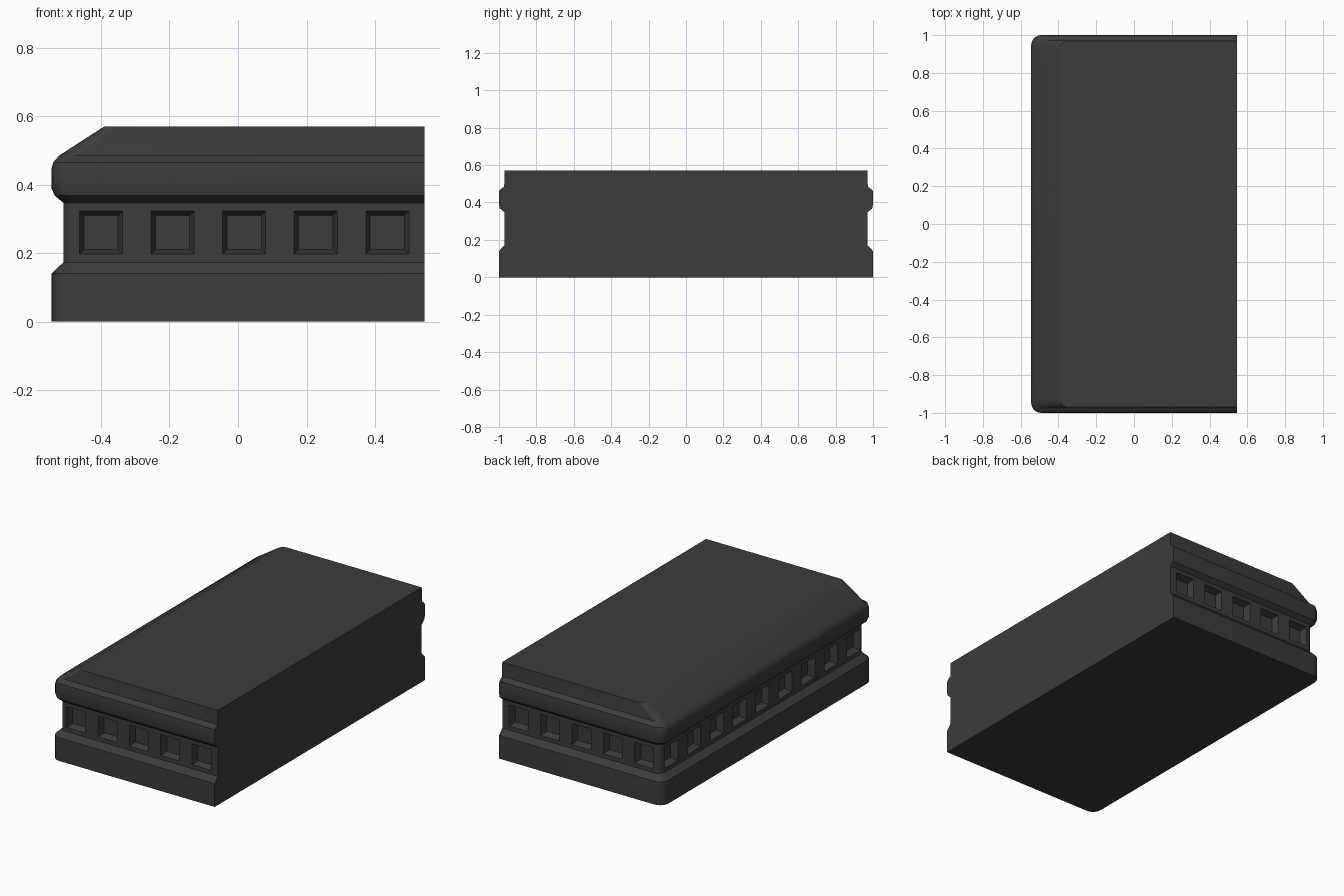
import bpy, bmesh, math
from mathutils import Matrix, Vector

if "Cube" in bpy.data.objects:
    bpy.data.objects.remove(bpy.data.objects["Cube"], do_unlink=True)

mat = bpy.data.materials.new("charcoal_grey")
mat.use_nodes = True
COLOUR = (0.045, 0.045, 0.045, 1)
mat.diffuse_color = COLOUR
mat.node_tree.nodes["Principled BSDF"].inputs["Base Color"].default_value = COLOUR

FLAT_X = 0.545      # plain wall
STEPS = 5           # segments in each rounded corner


def make_object(name, bm):
    bmesh.ops.recalc_face_normals(bm, faces=bm.faces)
    mesh = bpy.data.meshes.new(name)
    bm.to_mesh(mesh)
    bm.free()
    mesh.materials.append(mat)
    obj = bpy.data.objects.new(name, mesh)
    bpy.context.collection.objects.link(obj)
    return obj


def outline(x, y, z, r):
    """Plan outline with two rounded corners on the -x side."""
    pts = [(FLAT_X, y, z)]
    for side in (1, -1):
        arc = []
        for i in range(STEPS + 1):
            a = math.pi / 2 * i / STEPS
            arc.append((x + r - r * math.sin(a), side * (y - r + r * math.cos(a)), z))
        pts += arc if side == 1 else arc[::-1]
    return pts + [(FLAT_X, -y, z)]


# Body: stacked outlines (outer x, half length y, height z, corner radius)
LEVELS = [
    (-0.545, 1.0, 0.0, 0.055), (-0.545, 1.0, 0.14, 0.055),
    (-0.51, 0.97, 0.173, 0.04), (-0.51, 0.97, 0.347, 0.04),
    (-0.535, 0.995, 0.368, 0.05), (-0.545, 1.0, 0.39, 0.055),
    (-0.545, 1.0, 0.445, 0.055), (-0.539, 0.998, 0.465, 0.055),
    (-0.522, 0.972, 0.485, 0.05), (-0.39, 0.97, 0.57, 0.04),
]
bm = bmesh.new()
rings = [[bm.verts.new(p) for p in outline(*lv)] for lv in LEVELS]
for low, high in zip(rings, rings[1:]):
    for i in range(len(low)):
        j = (i + 1) % len(low)
        bm.faces.new((low[i], low[j], high[j], high[i]))
bm.faces.new(rings[0])
bm.faces.new(rings[-1])
body = make_object("building_body", bm)

# Window recesses: tapered blocks cut into three walls
bm = bmesh.new()


def window(pos, angle):
    block = bmesh.ops.create_cube(bm, size=1)["verts"]
    for v in block:
        outer = v.co.y < 0
        half = 0.066 if outer else 0.05
        v.co = Vector((math.copysign(half, v.co.x), -0.01 if outer else 0.04,
                       math.copysign(half, v.co.z)))
    bmesh.ops.transform(bm, verts=block,
                        matrix=Matrix.Translation(pos) @ Matrix.Rotation(angle, 4, "Z"))


for i in range(5):
    x = -0.4 + 0.209 * i
    window((x, -0.97, 0.26), 0)
    window((x, 0.97, 0.26), math.pi)
for i in range(9):
    window((-0.51, 0.217 * (i - 4), 0.26), -math.pi / 2)
cutter = make_object("window_cutter", bm)
cutter.hide_render = True

cut = body.modifiers.new("windows", "BOOLEAN")
cut.operation = "DIFFERENCE"
cut.solver = "EXACT"
cut.object = cutter
for o in bpy.context.selected_objects:
    o.select_set(False)
bpy.context.view_layer.objects.active = body
body.select_set(True)
bpy.ops.object.modifier_apply(modifier=cut.name)
bpy.data.objects.remove(cutter, do_unlink=True)
bpy.ops.object.shade_smooth_by_angle(angle=math.radians(30))
